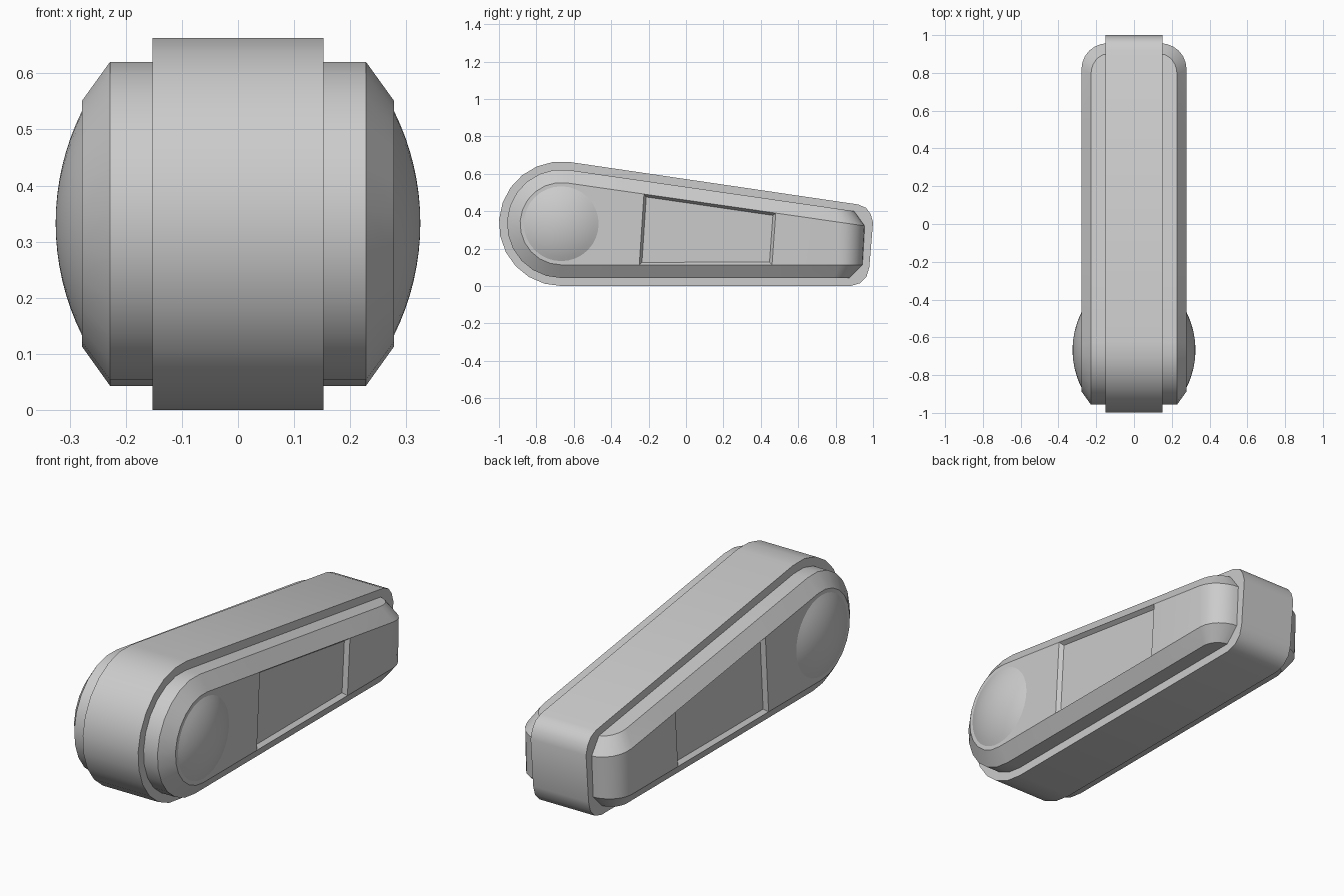
import bpy, bmesh, math

cube = bpy.data.objects.get("Cube")
if cube:
    bpy.data.objects.remove(cube, do_unlink=True)

grey = bpy.data.materials.new("plain_grey")
grey.use_nodes = True
COLOUR = (0.6, 0.6, 0.6, 1)
grey.diffuse_color = COLOUR
grey.node_tree.nodes["Principled BSDF"].inputs["Base Color"].default_value = COLOUR

# Shared layout: round front end and sloping top
CY, CZ, R = -0.667, 0.333, 0.333
TILT = math.radians(8.2)
STEPS = 12


def front_arc(r):
    """Points (y, z) from the top tangent round the front to the bottom."""
    start, end = math.pi / 2 - TILT, 1.5 * math.pi
    angles = [start + (end - start) * i / STEPS for i in range(STEPS + 1)]
    return [(CY + r * math.cos(a), CZ + r * math.sin(a)) for a in angles]


def finish(bm, name, mirrored, angle=30):
    bmesh.ops.recalc_face_normals(bm, faces=bm.faces)
    mesh = bpy.data.meshes.new(name)
    bm.to_mesh(mesh)
    bm.free()
    mesh.materials.append(grey)
    obj = bpy.data.objects.new(name, mesh)
    bpy.context.collection.objects.link(obj)
    if mirrored:
        obj.modifiers.new("both_sides", 'MIRROR').use_axis = (True, False, False)
    bpy.ops.object.select_all(action='DESELECT')
    obj.select_set(True)
    bpy.context.view_layer.objects.active = obj
    bpy.ops.object.shade_smooth_by_angle(angle=math.radians(angle))
    return obj


def bridge(bm, a, b):
    for i in range(len(a)):
        j = (i + 1) % len(a)
        bm.faces.new((a[i], a[j], b[j], b[i]))


# Central band
bm = bmesh.new()
rear = [(0.88, 0), (0.93, 0.015), (0.965, 0.05), (0.98, 0.1),
        (1.0, 0.34), (0.987, 0.385), (0.962, 0.418), (0.92, 0.436)]
outline = front_arc(R) + rear
left, right = [[bm.verts.new((x, y, z)) for y, z in outline] for x in (0.152, -0.152)]
bridge(bm, left, right)
bm.faces.new(left)
bm.faces.new(right)
finish(bm, "central_band", False)


# Side shell: bevelled, rounded in plan at the rear, with a sunken panel
def shell_loop(bm, r, x, y_round, low_end, high_end, flat=None):
    arc = front_arc(r)
    y0, z0 = arc[0]

    def corner(end):
        pts = []
        for i in range(7):
            a = math.pi / 2 * i / 6
            pts.append((x - (x - 0.14) * (1 - math.cos(a)),
                        y_round + (end - y_round) * math.sin(a)))
        return pts

    low = [(x, -0.25), (x, 0.46)] + corner(low_end)
    high = [(x, -0.225), (x, 0.48)] + corner(high_end)
    pts = [(px, py, CZ - r) for px, py in low]
    pts += [(px, py, z0 - (py - y0) * math.tan(TILT)) for px, py in reversed(high)]
    pts += [(x, y, z) for y, z in arc]
    return [bm.verts.new((flat or px, py, pz)) for px, py, pz in pts]


bm = bmesh.new()
base = shell_loop(bm, 0.29, 0.228, 0.79, 0.875, 0.9, flat=0.1)
edge = shell_loop(bm, 0.29, 0.228, 0.79, 0.875, 0.9)
face = shell_loop(bm, 0.22, 0.278, 0.82, 0.945, 0.957)
bridge(bm, base, edge)
bridge(bm, edge, face)
bm.faces.new(base)
n = 9
cells = [bm.faces.new((face[i], face[i + 1], face[2 * n - 2 - i], face[2 * n - 1 - i]))
         for i in range(n - 1)]
bm.faces.new([face[0]] + face[2 * n - 1:])
bmesh.ops.recalc_face_normals(bm, faces=bm.faces)
bmesh.ops.inset_individual(bm, faces=[cells[0]], thickness=0.02, depth=-0.02)
finish(bm, "side_shell", True, 28)

# Shallow dome on each side of the round end
bm = bmesh.new()
RADIUS, HEIGHT, SEGMENTS, RINGS = 0.2, 0.047, 32, 8
sphere = (RADIUS ** 2 + HEIGHT ** 2) / (2 * HEIGHT)
spread = math.asin(RADIUS / sphere)
rings = []
for k in range(1, RINGS + 1):
    t = spread * k / RINGS
    x = 0.278 + HEIGHT - sphere * (1 - math.cos(t))
    r = sphere * math.sin(t)
    rings.append([bm.verts.new((x, CY + r * math.cos(a), CZ + r * math.sin(a)))
                  for a in (math.tau * i / SEGMENTS for i in range(SEGMENTS))])
for inner, outer in zip(rings, rings[1:]):
    bridge(bm, inner, outer)
tip = bm.verts.new((0.278 + HEIGHT, CY, CZ))
for i in range(SEGMENTS):
    bm.faces.new((tip, rings[0][i], rings[0][(i + 1) % SEGMENTS]))
bm.faces.new(rings[-1])
finish(bm, "side_dome", True)
